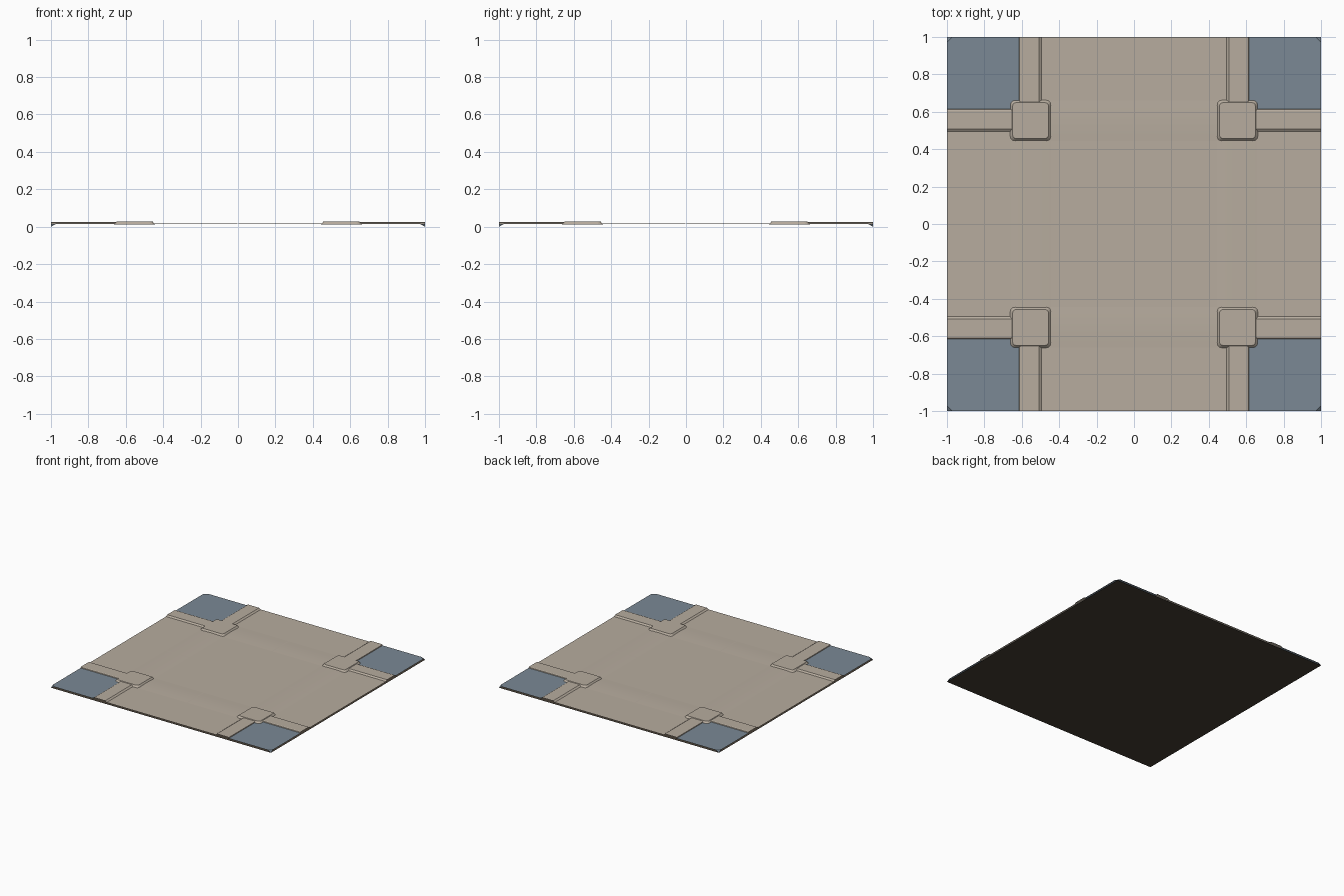
import bpy, bmesh, math
from mathutils import Matrix, Vector

if "Cube" in bpy.data.objects:
    bpy.data.objects.remove(bpy.data.objects["Cube"])


def material(name, rgb):
    m = bpy.data.materials.new(name)
    m.diffuse_color = (*rgb, 1)
    m.use_nodes = True
    m.node_tree.nodes["Principled BSDF"].inputs["Base Color"].default_value = m.diffuse_color
    return m


STONE = material("warm stone", (0.475, 0.415, 0.345))
BLUE = material("slate blue", (0.197, 0.250, 0.300))
DARK = material("dark brown", (0.059, 0.047, 0.033))
ROAD, LOT, CURB, PAD = 0.014, 0.015, 0.024, 0.028


def finish(bm, name, mat, smooth=False):
    bmesh.ops.remove_doubles(bm, verts=bm.verts, dist=1e-5)
    bm.normal_update()
    me = bpy.data.meshes.new(name)
    bm.to_mesh(me)
    bm.free()
    me.materials.append(mat)
    for p in me.polygons:
        p.use_smooth = smooth
    ob = bpy.data.objects.new(name, me)
    bpy.context.collection.objects.link(ob)
    return ob


def face(bm, pts, up=True):
    f = bm.faces.new([bm.verts.new(p) for p in pts])
    f.normal_update()
    if (f.normal.z > 0) != up:
        f.normal_flip()


def loft(bm, profile, a, b, rot=0):
    """Extrude an open (y, z) profile along x from a to b."""
    m = Matrix.Rotation(rot, 3, 'Z')
    for (y0, z0), (y1, z1) in zip(profile, profile[1:]):
        face(bm, [m @ Vector(p) for p in
                  ((a, y0, z0), (b, y0, z0), (b, y1, z1), (a, y1, z1))])


# dark underside sheet
bm = bmesh.new()
face(bm, [(-1, -1, 0), (1, -1, 0), (1, 1, 0), (-1, 1, 0)], up=False)
finish(bm, "underside", DARK)

# crossing roads, a plus-shaped open sheet
bm = bmesh.new()
loft(bm, [(-0.5, ROAD), (0.5, ROAD)], -1, 1)
for y0, y1 in ((-1, -0.5), (0.5, 1)):
    loft(bm, [(y0, ROAD), (y1, ROAD)], -0.5, 0.5)
finish(bm, "crossing_road", STONE)

# gently raised walkways between the corner pads, in two halves each
bm = bmesh.new()
walk = [(0.445 + 0.215 * i / 8, ROAD + 0.0003 + 0.0025 * math.sin(math.pi * i / 8))
        for i in range(9)]
for k in range(4):
    for a, b in ((-0.45, -0.004), (0.004, 0.45)):
        loft(bm, walk, a, b, k * math.pi / 2)
finish(bm, "raised_walkways", STONE, True)

# curbs: bevelled open ridges along every road edge
bm = bmesh.new()
ridge = [(0.494, ROAD), (0.508, CURB), (0.605, CURB),
         (0.613, CURB - 0.003), (0.615, LOT)]
for k in range(4):
    for a, b in ((-1, -0.56), (0.56, 1)):
        loft(bm, ridge, a, b, k * math.pi / 2)
finish(bm, "curbs", STONE)


def rounded(c, half, r, z):
    """Rounded square outline, counter-clockwise."""
    out = []
    for q in range(4):
        ang = q * math.pi / 2
        cx = c[0] + (half - r) * (1 if q in (0, 3) else -1)
        cy = c[1] + (half - r) * (1 if q < 2 else -1)
        for i in range(4):
            t = ang + math.pi / 6 * i
            out.append((cx + r * math.cos(t), cy + r * math.sin(t), z))
    return out


# corner pads and corner lots
for sx in (-1, 1):
    for sy in (-1, 1):
        side = ("back" if sy > 0 else "front") + ("_right" if sx > 0 else "_left")
        bm = bmesh.new()
        c = (sx * 0.553, sy * 0.553)
        rings = [rounded(c, h, r, z) for h, r, z in
                 ((0.110, 0.025, ROAD - 0.001), (0.096, 0.018, PAD))]
        for lo, hi in zip(rings, rings[1:]):
            for i in range(len(lo)):
                j = (i + 1) % len(lo)
                face(bm, [lo[i], lo[j], hi[j], hi[i]])
        face(bm, rings[-1])
        finish(bm, "pad_" + side, STONE)

        # lot with its outermost corner turned down to the ground
        bm = bmesh.new()
        e, d = 0.613, 0.972
        face(bm, [(sx * x, sy * y, LOT) for x, y in
                  ((e, e), (1, e), (1, d), (d, 1), (e, 1))])
        face(bm, [(sx, sy * d, LOT), (sx, sy, 0), (sx * d, sy, LOT)])
        finish(bm, "lot_" + side, BLUE)
